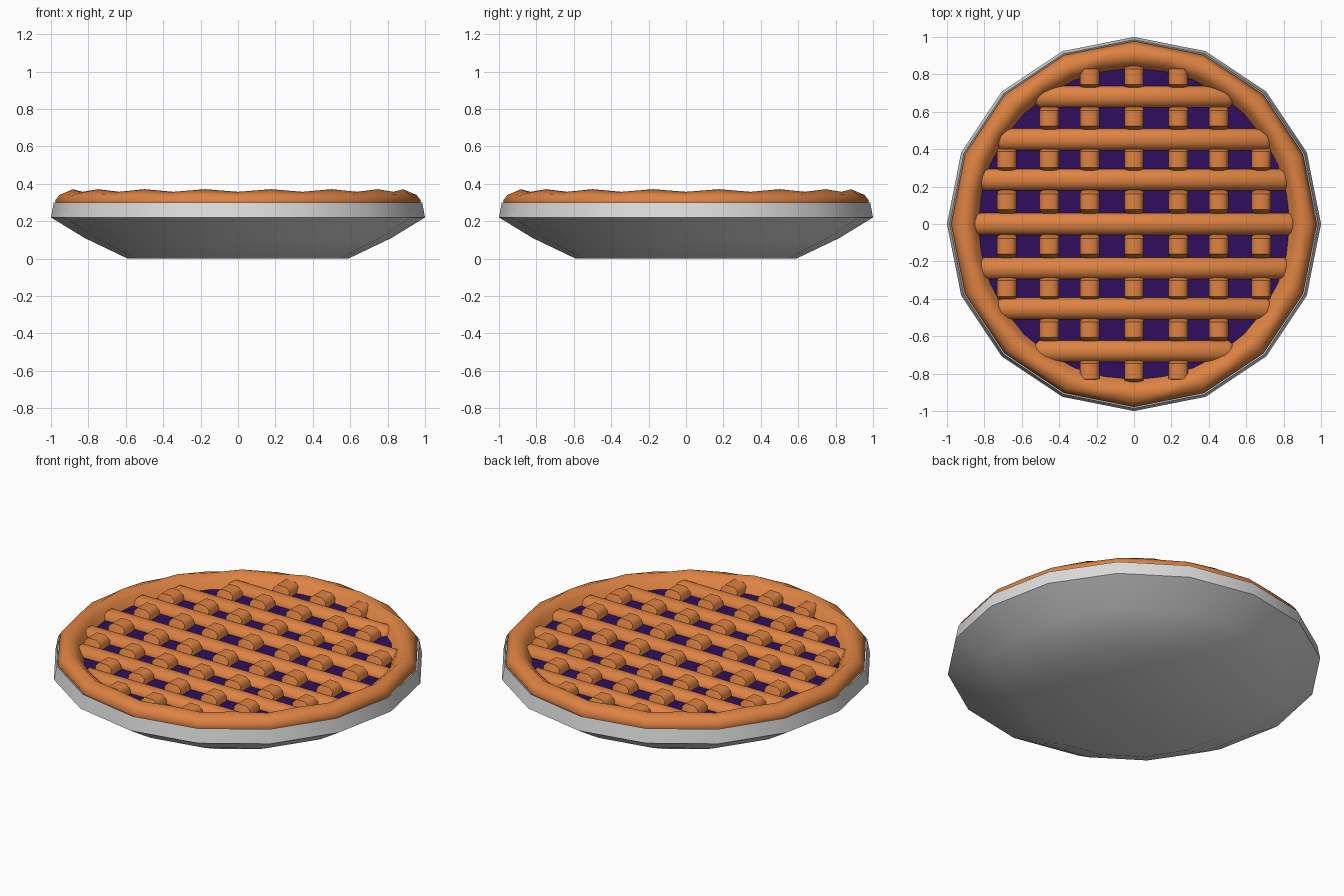
import bpy, bmesh, math

if "Cube" in bpy.data.objects:
    bpy.data.objects.remove(bpy.data.objects["Cube"])


def material(name, rgb):
    m = bpy.data.materials.new(name)
    m.diffuse_color = (*rgb, 1)
    m.use_nodes = True
    m.node_tree.nodes["Principled BSDF"].inputs["Base Color"].default_value = m.diffuse_color
    return m


PASTRY = material("baked pastry", (0.73, 0.225, 0.055))
BERRY = material("dark berry", (0.03, 0.004, 0.11))
METAL = material("pale metal", (0.72, 0.72, 0.72))


def loft(bm, rings, closed=False, caps=True):
    """Join equal-sized rings of points into a skin."""
    vs = [[bm.verts.new(p) for p in ring] for ring in rings]
    n = len(vs[0])
    pairs = list(zip(vs, vs[1:] + vs[:1])) if closed else list(zip(vs, vs[1:]))
    for a, b in pairs:
        for i in range(n):
            j = (i + 1) % n
            bm.faces.new((a[i], a[j], b[j], b[i]))
    if caps and not closed:
        bm.faces.new(vs[0])
        bm.faces.new(vs[-1])


def finish(bm, name, mat, angle):
    bmesh.ops.recalc_face_normals(bm, faces=bm.faces)
    me = bpy.data.meshes.new(name)
    bm.to_mesh(me)
    bm.free()
    me.materials.append(mat)
    ob = bpy.data.objects.new(name, me)
    bpy.context.collection.objects.link(ob)
    bpy.ops.object.select_all(action='DESELECT')
    ob.select_set(True)
    bpy.context.view_layer.objects.active = ob
    bpy.ops.object.shade_smooth_by_angle(angle=math.radians(angle))
    return ob


def circle(r, z, n):
    return [(r * math.cos(2 * math.pi * i / n), r * math.sin(2 * math.pi * i / n), z)
            for i in range(n)]


# Sixteen-sided pie pan
bm = bmesh.new()
loft(bm, [circle(r, z, 16) for r, z in
          ((0.59, 0), (0.82, 0.11), (1.0, 0.22), (0.985, 0.30), (0.93, 0.27))])
finish(bm, "pie_pan", METAL, 55)

# Crust rim: straight outer sides, rippled top, round inner side
bm = bmesh.new()
flat = math.cos(math.pi / 16)
profile = ((0.96, 0.26, 1, 0), (0.978, 0.31, 1, 0), (0.955, 0.34, 1, 0.3),
           (0.90, 0.357, 0, 1), (0.855, 0.325, 0, 0.5), (0.82, 0.27, 0, 0))
rings = []
for i in range(32):
    a, odd = math.pi * i / 16, i % 2
    ring = []
    for r, z, straight, wave in profile:
        rr = r * (flat if odd and straight else 1)
        ring.append((rr * math.cos(a), rr * math.sin(a), z + 0.014 * wave * odd))
    rings.append(ring)
loft(bm, rings, closed=True)
finish(bm, "crust_rim", PASTRY, 80)

# Berry filling
bm = bmesh.new()
loft(bm, [circle(0.86, 0.27, 32), circle(0.86, 0.29, 32)])
finish(bm, "filling", BERRY, 30)

spots = (-0.68, -0.452, -0.237, 0, 0.237, 0.452, 0.68)

# Long lattice strips with rounded ends
bm = bmesh.new()
for y in spots:
    end = math.sqrt(0.865 ** 2 - y * y)
    rings = []
    for x, s in ((-end, 0.55), (-end + 0.03, 1), (end - 0.03, 1), (end, 0.55)):
        rings.append([(x, y + 0.06 * s * math.cos(math.pi * k / 5),
                       0.285 + 0.047 * s * math.sin(math.pi * k / 5)) for k in range(10)])
    loft(bm, rings)
finish(bm, "long_lattice_strips", PASTRY, 60)

# Cross strips, arching up between the long strips
bm = bmesh.new()
mids = [(a + b) / 2 for a, b in zip(spots, spots[1:])]
mids = [-0.787] + mids + [0.787]
for x in spots:
    for m in mids:
        if math.hypot(x, m) > 0.84:
            continue
        rings = []
        for d, top, w in ((-0.068, 0.285, 0.045), (-0.042, 0.345, 0.052),
                          (0.042, 0.345, 0.052), (0.068, 0.285, 0.045)):
            rings.append([(x - w, m + d, 0.26), (x + w, m + d, 0.26),
                          (x + w, m + d, top - 0.022), (x + w * 0.55, m + d, top),
                          (x - w * 0.55, m + d, top), (x - w, m + d, top - 0.022)])
        loft(bm, rings)
finish(bm, "cross_lattice_strips", PASTRY, 50)
